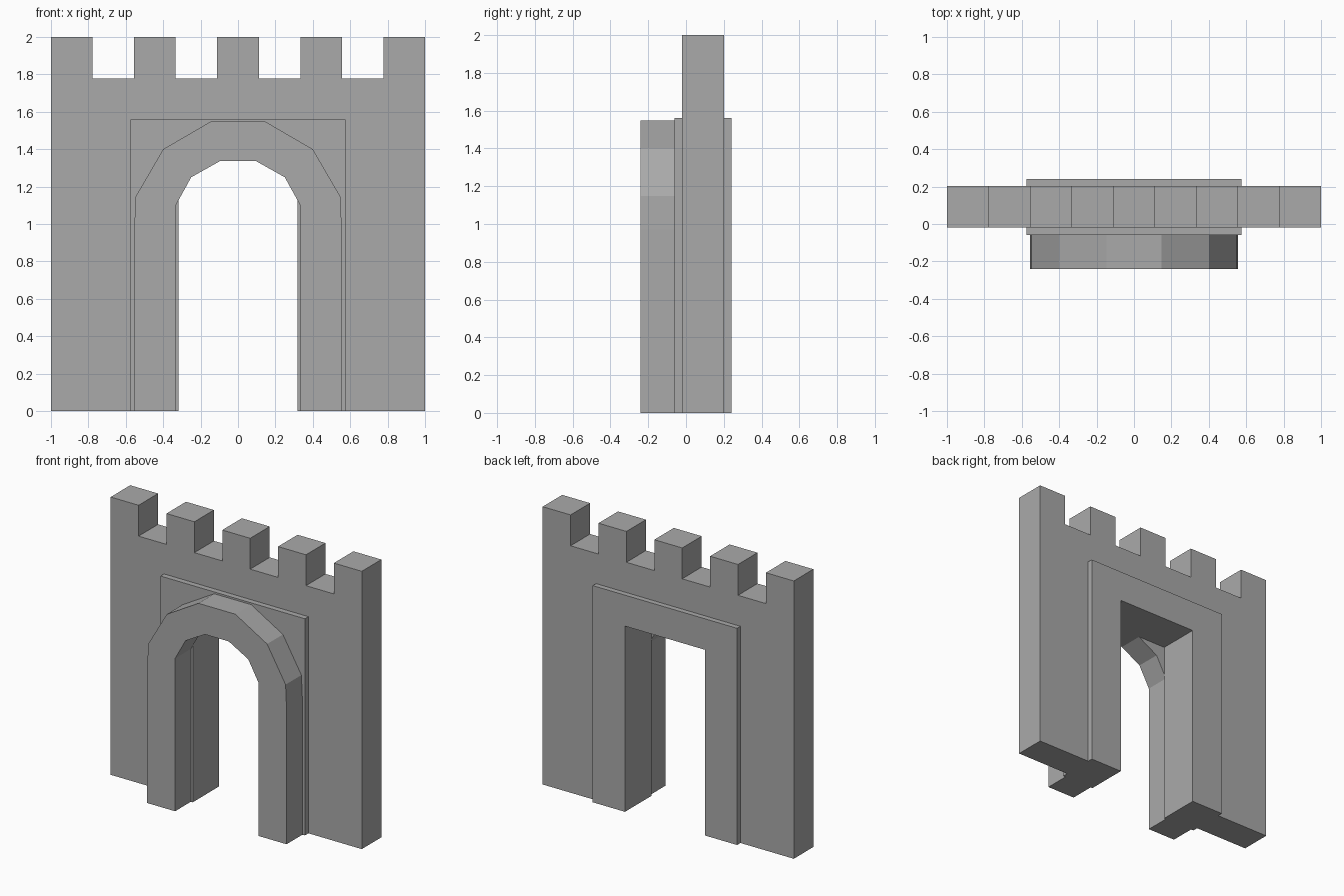
import bpy
import bmesh

cube = bpy.data.objects.get("Cube")
if cube:
    bpy.data.objects.remove(cube, do_unlink=True)

# Single plain stone colour
stone = bpy.data.materials.new("grey stone")
stone.use_nodes = True
colour = (0.4, 0.4, 0.4, 1)
stone.diffuse_color = colour
stone.node_tree.nodes["Principled BSDF"].inputs["Base Color"].default_value = colour


def mirrored(half):
    """Complete a right-hand profile with its mirror image."""
    return half + [(-x, z) for x, z in reversed(half) if x > 0]


def extrude_profile(name, profile, front, back):
    """Extrude a closed x-z outline between two depths."""
    bm = bmesh.new()
    face = bm.faces.new([bm.verts.new((x, front, z)) for x, z in profile])
    result = bmesh.ops.extrude_face_region(bm, geom=[face])
    moved = [v for v in result["geom"] if isinstance(v, bmesh.types.BMVert)]
    bmesh.ops.translate(bm, verts=moved, vec=(0, back - front, 0))
    bmesh.ops.recalc_face_normals(bm, faces=bm.faces)
    mesh = bpy.data.meshes.new(name)
    bm.to_mesh(mesh)
    bm.free()
    mesh.materials.append(stone)
    obj = bpy.data.objects.new(name, mesh)
    bpy.context.collection.objects.link(obj)
    return obj


UNIT = 2 / 9            # width of one merlon or gap
FRAME_X, FRAME_TOP = 0.575, 1.56
DOOR_X, DOOR_TOP = 0.318, 1.337

# Battlemented wall: alternating merlons and gaps along the top
wall = [(FRAME_X, FRAME_TOP), (FRAME_X, 0), (1, 0)]
top = []
for i in range(9):
    height = 2 if i % 2 == 0 else 2 - UNIT
    top += [(1 - i * UNIT, height), (1 - (i + 1) * UNIT, height)]
wall += top + [(-1, 0), (-FRAME_X, 0), (-FRAME_X, FRAME_TOP)]
extrude_profile("battlement_wall", wall, -0.02, 0.202)

# Square door frame, proud of the wall on both sides
frame = mirrored([(FRAME_X, FRAME_TOP), (FRAME_X, 0), (DOOR_X, 0), (DOOR_X, DOOR_TOP)])
extrude_profile("door_frame", frame, -0.06, 0.24)

# Faceted arch in front of the frame
outer = [(0.147, 1.547), (0.4, 1.4), (0.547, 1.147), (0.555, 0.97), (0.555, 0)]
inner = [(0.333, 0), (0.333, 1.1), (0.25, 1.25), (0.095, 1.337)]
extrude_profile("front_arch", mirrored(outer + inner), -0.24, -0.06)
